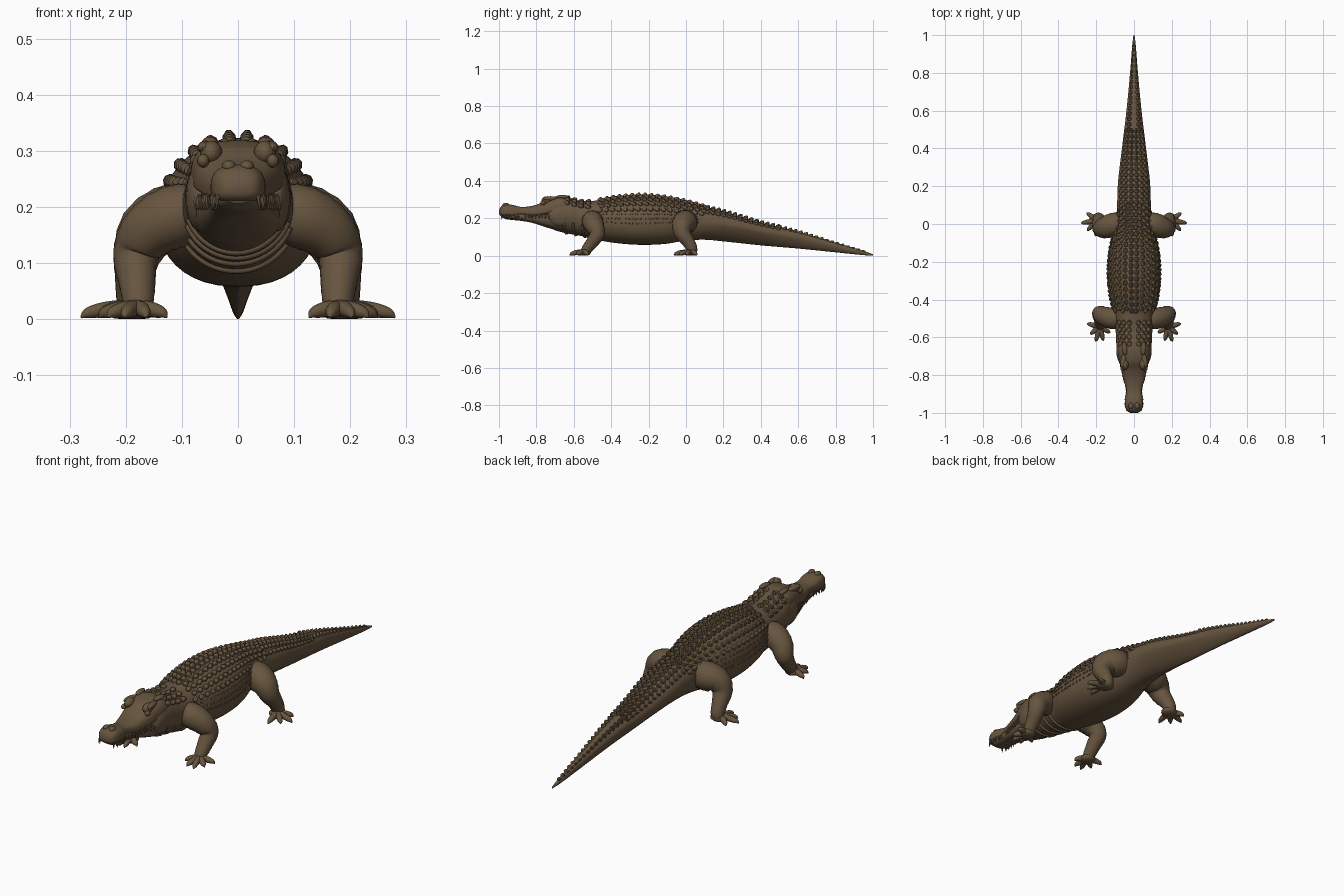
import bpy, bmesh, math, random
from mathutils import Vector, Matrix

if "Cube" in bpy.data.objects:
    bpy.data.objects.remove(bpy.data.objects["Cube"])

random.seed(4)
hide = bpy.data.materials.new("brown hide")
hide.diffuse_color = (0.135, 0.09, 0.05, 1)
hide.use_nodes = True
hide.node_tree.nodes["Principled BSDF"].inputs["Base Color"].default_value = hide.diffuse_color


def finish(bm, name, mirror=False, angle=50):
    bmesh.ops.recalc_face_normals(bm, faces=bm.faces[:])
    me = bpy.data.meshes.new(name)
    bm.to_mesh(me)
    bm.free()
    me.materials.append(hide)
    me.shade_smooth()
    me.set_sharp_from_angle(angle=math.radians(angle))
    ob = bpy.data.objects.new(name, me)
    bpy.context.collection.objects.link(ob)
    if mirror:
        ob.modifiers.new("mirror", 'MIRROR').use_mirror_merge = False
    return ob


def sample(rows, y):
    """Smooth interpolation of a table whose first column is the parameter."""
    n = len(rows)
    i = 0
    while i < n - 2 and y > rows[i + 1][0]:
        i += 1
    a, b = rows[i], rows[i + 1]
    p, q = rows[max(i - 1, 0)], rows[min(i + 2, n - 1)]
    h = b[0] - a[0]
    t = min(max((y - a[0]) / h, 0), 1)
    out = []
    for k in range(1, len(a)):
        m0 = (b[k] - p[k]) / (b[0] - p[0]) * h
        m1 = (q[k] - a[k]) / (q[0] - a[0]) * h
        out.append((2*t**3 - 3*t*t + 1) * a[k] + (t**3 - 2*t*t + t) * m0
                   + (3*t*t - 2*t**3) * b[k] + (t**3 - t*t) * m1)
    return out


def surface(rows, y, a):
    """Point on a lofted body; a = 0 is the top, pi the belly."""
    w, top, bot, mid, ku, kl = sample(rows, y)
    s, c = math.sin(a), math.cos(a)
    k = ku if c > 0 else kl
    z = mid + ((top - mid) if c > 0 else -(mid - bot)) * abs(c) ** k
    return Vector((math.copysign(max(w, .001) * abs(s) ** k, s), y, max(z, 0)))


def bridge(bm, rings):
    for r0, r1 in zip(rings, rings[1:]):
        for j in range(len(r0)):
            k = (j + 1) % len(r0)
            bm.faces.new((r0[j], r0[k], r1[k], r1[j]))
    bm.faces.new(rings[0])
    bm.faces.new(rings[-1])


def loft(name, rows, steps, seg=40):
    bm = bmesh.new()
    y0, y1 = rows[0][0], rows[-1][0]
    bridge(bm, [[bm.verts.new(surface(rows, y0 + (y1 - y0) * i / steps, math.tau * (j + .5) / seg))
                 for j in range(seg)] for i in range(steps + 1)])
    return finish(bm, name)


def tube(bm, pts, steps=24, seg=16, wrinkle=0.0):
    """Tapered tube through (x, y, z, radius) points."""
    rows = [(i, *p) for i, p in enumerate(pts)]
    path = [sample(rows, i * (len(pts) - 1) / steps) for i in range(steps + 1)]
    rings = []
    for i, p in enumerate(path):
        d = Vector(path[min(i + 1, steps)][:3]) - Vector(path[max(i - 1, 0)][:3])
        u = d.cross(Vector((.3, 1, .2))).normalized()
        v = d.cross(u).normalized()
        r = p[3] * (1 + wrinkle * (i % 2))
        ring = []
        for j in range(seg):
            a = math.tau * j / seg
            co = Vector(p[:3]) + (u * math.cos(a) + v * math.sin(a)) * r
            co.z = max(co.z, 0)
            ring.append(bm.verts.new(co))
        rings.append(ring)
    bridge(bm, rings)


def blob(bm, loc, size, rot=0, seg=16):
    m = Matrix.Translation(loc) @ Matrix.Rotation(rot, 4, 'Z') @ Matrix.Diagonal((*size, 1))
    bmesh.ops.create_uvsphere(bm, u_segments=seg, v_segments=seg // 2 + 2, radius=1, matrix=m)


def scute(bm, rows, y, a, length, width, height):
    """Keeled bony plate sitting on the hide."""
    p = surface(rows, y, a)
    t = (surface(rows, y + .01, a) - surface(rows, y - .01, a)).normalized()
    b = surface(rows, y, a + .03) - surface(rows, y, a - .03)
    n = b.cross(t)
    n = (n if n.dot(p - Vector((0, y, sample(rows, y)[3]))) > 0 else -n).normalized()
    b = t.cross(n)
    rings = []
    for sc, h, sh in ((1, -.006, 0), (.85, height * .4, .05), (.3, height, .3)):
        rings.append([bm.verts.new(p + n * h + t * length * (sc * math.cos(q) + sh)
                                   + b * width * sc * math.sin(q))
                      for q in (math.tau * j / 8 for j in range(8))])
    bridge(bm, rings)


# Trunk and tail: y, half width, top, bottom, widest height, upper and lower squareness
trunk = [
    (-.76, .045, .275, .185, .23, 1, 1), (-.72, .075, .30, .145, .225, .9, 1),
    (-.65, .092, .313, .122, .22, .9, 1), (-.56, .098, .293, .105, .20, .9, 1),
    (-.48, .108, .295, .085, .19, 1, 1), (-.38, .132, .312, .068, .18, 1, .95),
    (-.25, .142, .323, .058, .175, 1, .9), (-.12, .13, .313, .062, .18, 1, .9),
    (0, .098, .29, .08, .18, 1, 1), (.1, .09, .262, .085, .18, .95, 1.15),
    (.22, .085, .232, .074, .165, .9, 1.4), (.4, .064, .178, .055, .13, .85, 1.5),
    (.6, .04, .13, .038, .095, .85, 1.4), (.8, .021, .07, .018, .05, .9, 1.2),
    (.95, .009, .025, .003, .016, 1, 1), (1, .003, .008, 0, .004, 1, 1)]
loft("body_and_tail", trunk, 150)

# Head: upper skull and lower jaw meeting at a wavy mouth line
skull = [
    (-1, .02, .243, .222, .232, .8, .7), (-.99, .036, .263, .212, .235, .8, .6),
    (-.965, .047, .275, .208, .237, .8, .6), (-.93, .048, .272, .207, .235, .8, .6),
    (-.88, .041, .261, .217, .236, .8, .6), (-.82, .057, .267, .207, .232, .8, .6),
    (-.77, .068, .285, .216, .235, .75, .6), (-.73, .078, .308, .222, .24, .7, .7),
    (-.66, .085, .318, .21, .245, .7, .8), (-.6, .075, .298, .2, .24, .9, 1)]
loft("upper_skull", skull, 60)
jaw = [
    (-.985, .022, .222, .207, .215, .6, .8), (-.965, .037, .225, .196, .214, .6, .8),
    (-.92, .041, .225, .19, .212, .6, .8), (-.88, .043, .228, .186, .21, .6, .8),
    (-.82, .05, .228, .175, .205, .6, .75), (-.76, .066, .23, .156, .2, .6, .75),
    (-.7, .08, .235, .138, .2, .7, .8), (-.62, .08, .24, .125, .19, .8, .9)]
loft("lower_jaw", jaw, 50)

# Jaw muscles, eye mounds, brows and nostril bumps
bm = bmesh.new()
blob(bm, (.066, -.665, .215), (.028, .075, .06))
blob(bm, (.048, -.742, .296), (.02, .03, .022))
blob(bm, (.057, -.725, .306), (.014, .04, .012), .15)
blob(bm, (.062, -.765, .282), (.011, .014, .012))
blob(bm, (.016, -.963, .272), (.013, .018, .011))
blob(bm, (.05, -.66, .315), (.014, .035, .01), -.1)
finish(bm, "head_bumps", True)

# Teeth hanging from the upper jaw and rising from the lower
bm = bmesh.new()
for i in range(15):
    y = -.985 + i * .018
    w = sample(skull, y)[0]
    r = .006 if i % 4 in (1, 2) else .0045
    tube(bm, [(w * .9, y, .222, r), (w * .97, y, .208, r * .8), (w * .96, y, .194, .0008)], 4, 6)
for i in range(10):
    y = -.955 + i * .025
    w = sample(skull, y)[0]
    tube(bm, [(w * .96, y, .203, .004), (w * .99, y, .222, .001)], 3, 6)
finish(bm, "teeth", True)

# Back armour: rows of keeled plates on neck, back and tail
bm = bmesh.new()
for side in (-1, 1):
    for a in (.22, .55, .85):                          # neck shield
        for i in range(4):
            scute(bm, trunk, -.635 + i * .037, side * a, .018, .014, .013)
    for r, a in enumerate((.11, .34, .58, .82, 1.06)):  # back rows
        for i in range(17):
            y = -.46 + i * .034 + (r % 2) * .012
            scute(bm, trunk, y, side * a, .016, .013, .015 - .0015 * r)
    for r, a in enumerate((.14, .48, .85)):            # front half of the tail
        for i in range(14):
            y = .115 + i * .029
            scute(bm, trunk, y, side * a, .014, .15 * sample(trunk, y)[0], .014 - .002 * r)
    for i in range(17):                                # paired crest to the tip
        y = .5 + i * .028
        w = sample(trunk, y)[0]
        scute(bm, trunk, y, side * .5, .013, .3 * w, .004 + .22 * w)
    for r in range(3):                                 # small flank scales
        for i in range(24):
            y = -.47 + i * .023 + random.uniform(-.006, .006)
            scute(bm, trunk, y, side * (1.25 + .17 * r), .009, .006, .004)
finish(bm, "back_scutes", angle=35)

# Soft folds across the throat and chest
bm = bmesh.new()
for y in (-.64, -.59, -.54, -.49):
    pts = [(*(surface(trunk, y - .015 * math.sin(a), a)), .007) for a in
           (math.pi * (.62 + .76 * k / 8) for k in range(9))]
    tube(bm, pts, 24, 8)
finish(bm, "throat_folds")


def limb(name, path, palm, palm_size, rot, tips):
    bm = bmesh.new()
    tube(bm, path, 30, 20, .025)
    finish(bm, name + "_leg", True, 80)
    bm = bmesh.new()
    blob(bm, palm, palm_size, rot)
    for x, y in tips:                                  # toes ending in claws
        mx, my = (palm[0] + x) / 2, (palm[1] + y) / 2
        tube(bm, [(palm[0], palm[1], .02, .016), (mx, my, .017, .014),
                  (mx * .3 + x * .7, my * .3 + y * .7, .011, .01), (x, y, .003, .002)], 12, 10)
    for v in bm.verts:
        v.co.z = max(v.co.z, 0)
    finish(bm, name + "_foot", True)


# Front and hind limbs
limb("front",
     [(.07, -.50, .19, .05), (.115, -.50, .182, .056), (.16, -.487, .155, .05),
      (.182, -.475, .115, .04), (.18, -.503, .07, .033), (.178, -.53, .035, .028),
      (.178, -.54, .012, .024)],
     (.18, -.545, .016), (.036, .036, .018), 0,
     [(.248, -.527), (.232, -.583), (.203, -.622), (.163, -.617), (.127, -.575)])
limb("hind",
     [(.06, .0, .18, .058), (.11, -.005, .178, .064), (.155, -.02, .16, .056),
      (.178, -.018, .12, .044), (.185, .012, .075, .034), (.187, .03, .04, .03),
      (.19, .03, .012, .026)],
     (.195, .02, .016), (.045, .036, .018), -.4,
     [(.25, .058), (.28, .004), (.248, -.035), (.203, -.065)])
